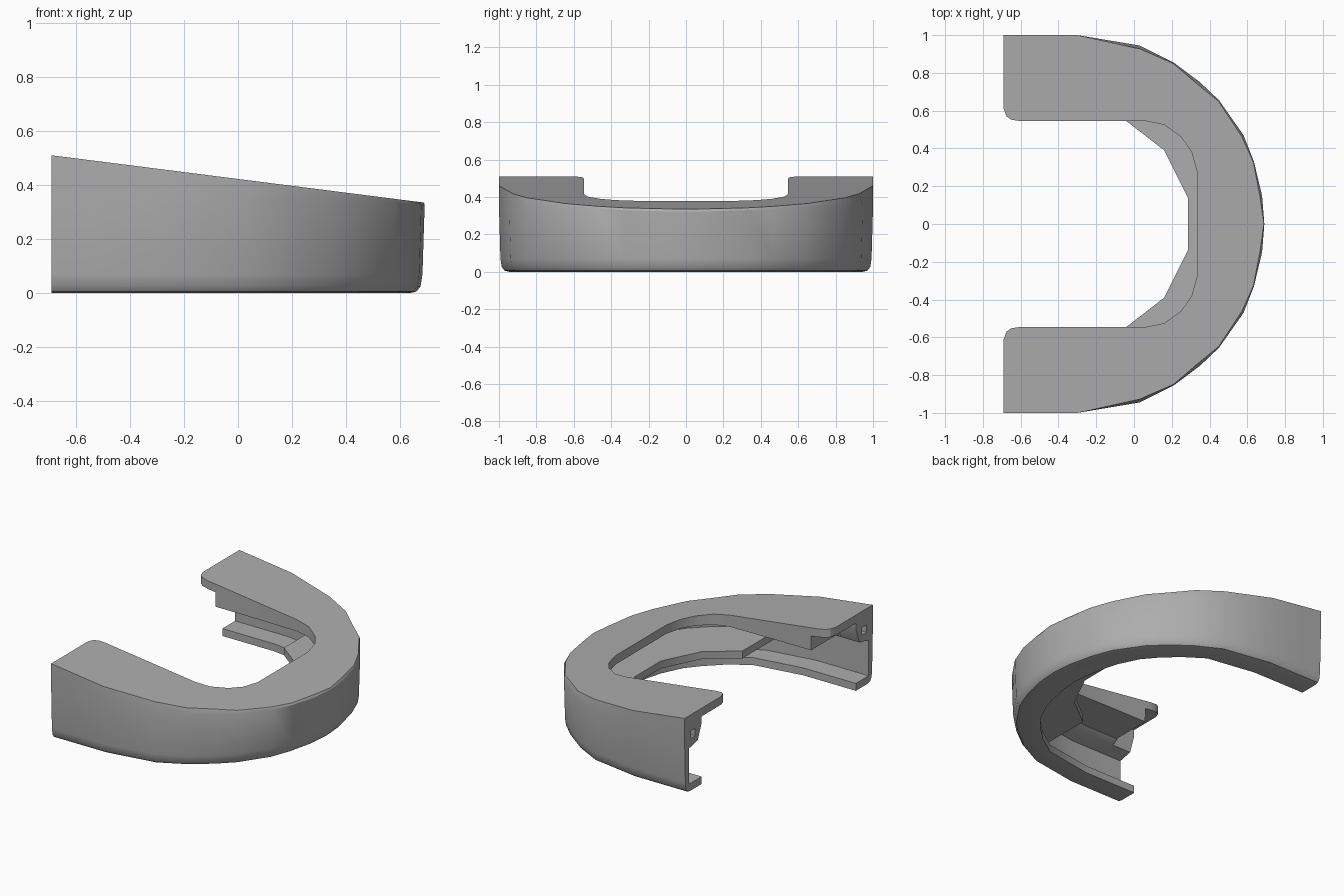
import bpy, bmesh, math
from mathutils import Vector

if "Cube" in bpy.data.objects:
    bpy.data.objects.remove(bpy.data.objects["Cube"])

grey = bpy.data.materials.new("plain_grey")
grey.use_nodes = True
COLOUR = (0.42, 0.42, 0.42, 1)
grey.diffuse_color = COLOUR
grey.node_tree.nodes["Principled BSDF"].inputs["Base Color"].default_value = COLOUR


def finish(name, bm):
    bmesh.ops.recalc_face_normals(bm, faces=bm.faces)
    mesh = bpy.data.meshes.new(name)
    bm.to_mesh(mesh)
    bm.free()
    mesh.materials.append(grey)
    ob = bpy.data.objects.new(name, mesh)
    bpy.context.collection.objects.link(ob)
    return ob


def smooth(ob):
    bpy.ops.object.select_all(action='DESELECT')
    ob.select_set(True)
    bpy.context.view_layer.objects.active = ob
    bpy.ops.object.shade_smooth_by_angle(angle=math.radians(30))


def mirrored(half):
    """Continue a half path ending on y = 0 round to the other arm."""
    return half + [(x, -y, *rest) for x, y, *rest in reversed(half) if abs(y) > 1e-4]


def top_height(x):
    return 0.422 - 0.127 * x


# Stations: outer x, y, then inner x, y, then chamfer of the top rim
arm = [(x, 1, x, y, 0) for x, y in
       ((-.69, .61), (-.675, .57), (-.65, .552), (-.6, .545), (-.55, .545), (-.549, .545))]
bend = [(-.3, 1, -.3, .545, 0), (.03, .945, .06, .545, .018), (.21, .855, .16, .525, .006),
        (.35, .75, .25, .46, .018), (.45, .655, .305, .38, .006), (.58, .47, .335, .27, .012),
        (.635, .33, .335, .19, .004), (.678, .15, .335, .09, .012), (.69, 0, .335, 0, .002)]
half = arm + bend
stations = [((ox, oy), (ix, iy), c) for ox, oy, ix, iy, c in half]
stations += [((ox, -oy), (ix, -iy), c) for ox, oy, ix, iy, c in reversed(half[:-1])]


def section(outer, inner, chamfer):
    """C-shaped section: sloping top, stepped underside, wall and bottom lip."""
    o, i = Vector(outer), Vector(inner)
    width = (i - o).length
    way = (i - o).normalized()
    at_end = o.x < -.5495
    to = top_height(o.x)
    ti = top_height(i.x)
    under = ti - .055 if at_end else .34 - .02 * max(0, i.x) / .335
    rib = .41 if at_end else under - .004
    lip = .18 + .03 * max(0, o.x)
    rim = min(.345, to - .012)
    wall = .045
    pts = [(0, rim), (chamfer, top_height(o.x + way.x * chamfer)), (width, ti), (width, under),
           (.18, under), (.18, rib), (.14, .31), (wall, .29), (wall, .05),
           (lip, .05), (lip, 0), (.055, 0), (.03, .006), (.015, .025), (.008, .07)]
    return [(o.x + way.x * d, o.y + way.y * d, z) for d, z in pts]


# Main shell: one section swept round the horseshoe
bm = bmesh.new()
rings = [[bm.verts.new(p) for p in section(*s)] for s in stations]
for a, b in zip(rings, rings[1:]):
    for k in range(len(a)):
        n = (k + 1) % len(a)
        bm.faces.new((a[k], a[n], b[n], b[k]))
bm.faces.new(rings[0])
bm.faces.new(rings[-1])
shell = finish("horseshoe_shell", bm)

# Small square sockets in the ends of both arms
bm = bmesh.new()
for side in (-1, 1):
    made = bmesh.ops.create_cube(bm, size=1)["verts"]
    bmesh.ops.scale(bm, verts=made, vec=(.2, .045, .05))
    bmesh.ops.translate(bm, verts=made, vec=(-.69, side * .91, .375))
cutter = finish("socket_cutter", bm)
cutter.hide_render = True
cut = shell.modifiers.new("sockets", 'BOOLEAN')
cut.operation = 'DIFFERENCE'
cut.solver = 'EXACT'
cut.object = cutter
bpy.context.view_layer.objects.active = shell
bpy.ops.object.modifier_apply(modifier=cut.name)
bpy.data.objects.remove(cutter)
smooth(shell)

# Inner ledge: flat shelf round the closed end
inner_edge = mirrored([(-.04, .545), (.16, .39), (.285, .14)])
outer_half = [(-.04, .93)]
for ox, oy, ix, iy, c in bend[1:]:
    o, i = Vector((ox, oy)), Vector((ix, iy))
    p = o + (i - o).normalized() * .03
    outer_half.append((p.x, p.y))
outer_edge = mirrored(outer_half)
bm = bmesh.new()
base = bm.faces.new([bm.verts.new((x, y, .15)) for x, y in inner_edge + outer_edge[::-1]])
grown = bmesh.ops.extrude_face_region(bm, geom=[base])["geom"]
bmesh.ops.translate(bm, verts=[g for g in grown if isinstance(g, bmesh.types.BMVert)],
                    vec=(0, 0, .05))
ledge = finish("inner_ledge", bm)
smooth(ledge)
